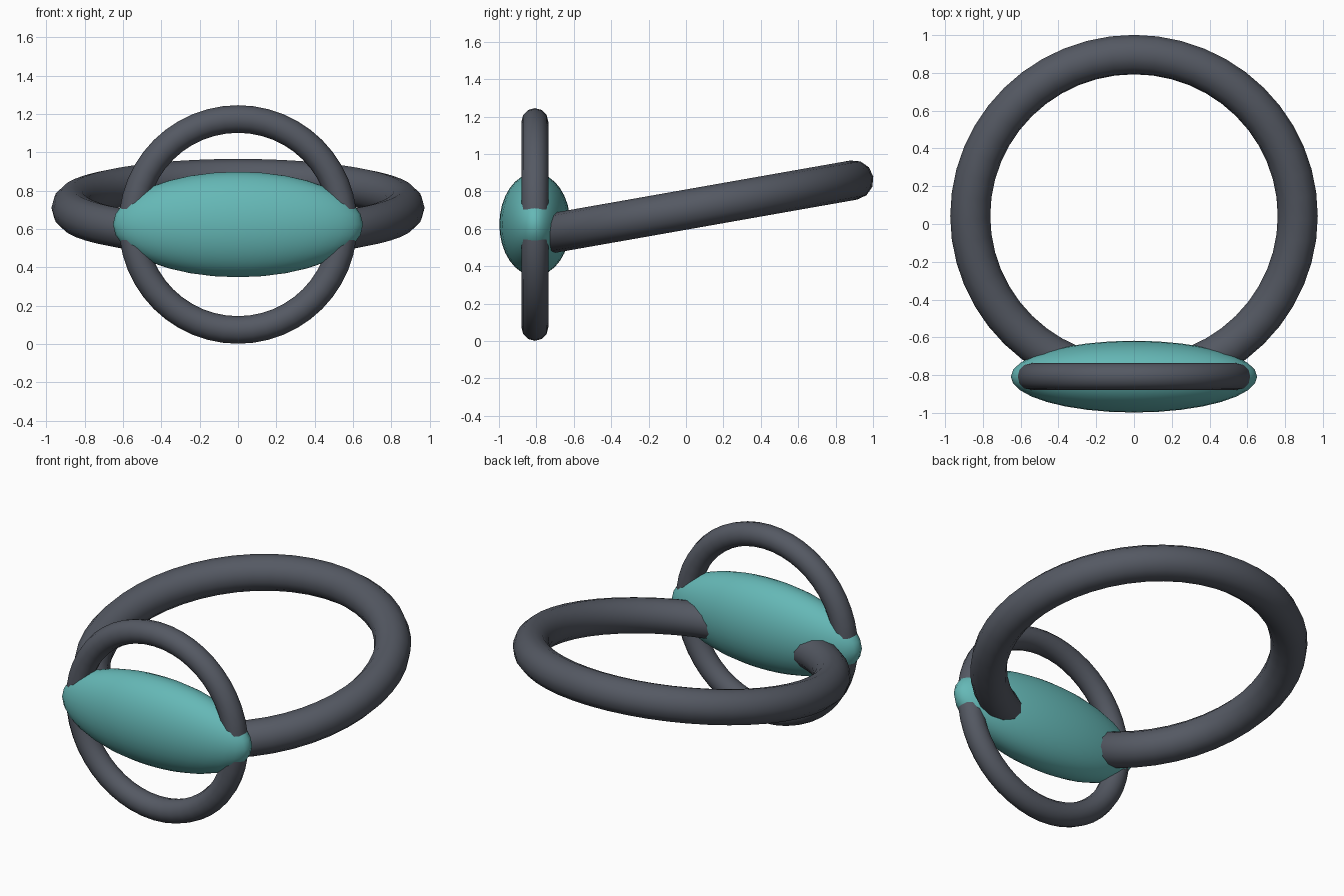
import bpy
from math import radians

if "Cube" in bpy.data.objects:
    bpy.data.objects.remove(bpy.data.objects["Cube"])

dark = bpy.data.materials.new("dark_grey")
dark.diffuse_color = (0.09, 0.10, 0.125, 1)
dark.use_nodes = True
dark.node_tree.nodes["Principled BSDF"].inputs["Base Color"].default_value = dark.diffuse_color
teal = bpy.data.materials.new("teal")
teal.diffuse_color = (0.13, 0.48, 0.47, 1)
teal.use_nodes = True
teal.node_tree.nodes["Principled BSDF"].inputs["Base Color"].default_value = teal.diffuse_color


def finish(name, mat):
    ob = bpy.context.object
    ob.name = name
    ob.data.materials.append(mat)
    bpy.ops.object.shade_smooth()
    return ob


def ring(name, loc, tilt, major, minor):
    bpy.ops.mesh.primitive_torus_add(
        location=loc, rotation=(radians(tilt), 0, 0),
        major_radius=major, minor_radius=minor,
        major_segments=48, minor_segments=12)
    return finish(name, dark)


# large band, rising slightly towards the back
ring("large_band", (0, 0.043, 0.71), 10, 0.867, 0.106)

# small upright hoop around the front body
ring("front_hoop", (0, -0.808, 0.623), 90, 0.55, 0.072)

# stretched ellipsoid body in the middle of the hoop
bpy.ops.mesh.primitive_uv_sphere_add(
    segments=32, ring_count=16, radius=1, location=(0, -0.808, 0.623))
body = finish("front_body", teal)
body.scale = (0.652, 0.19, 0.275)
